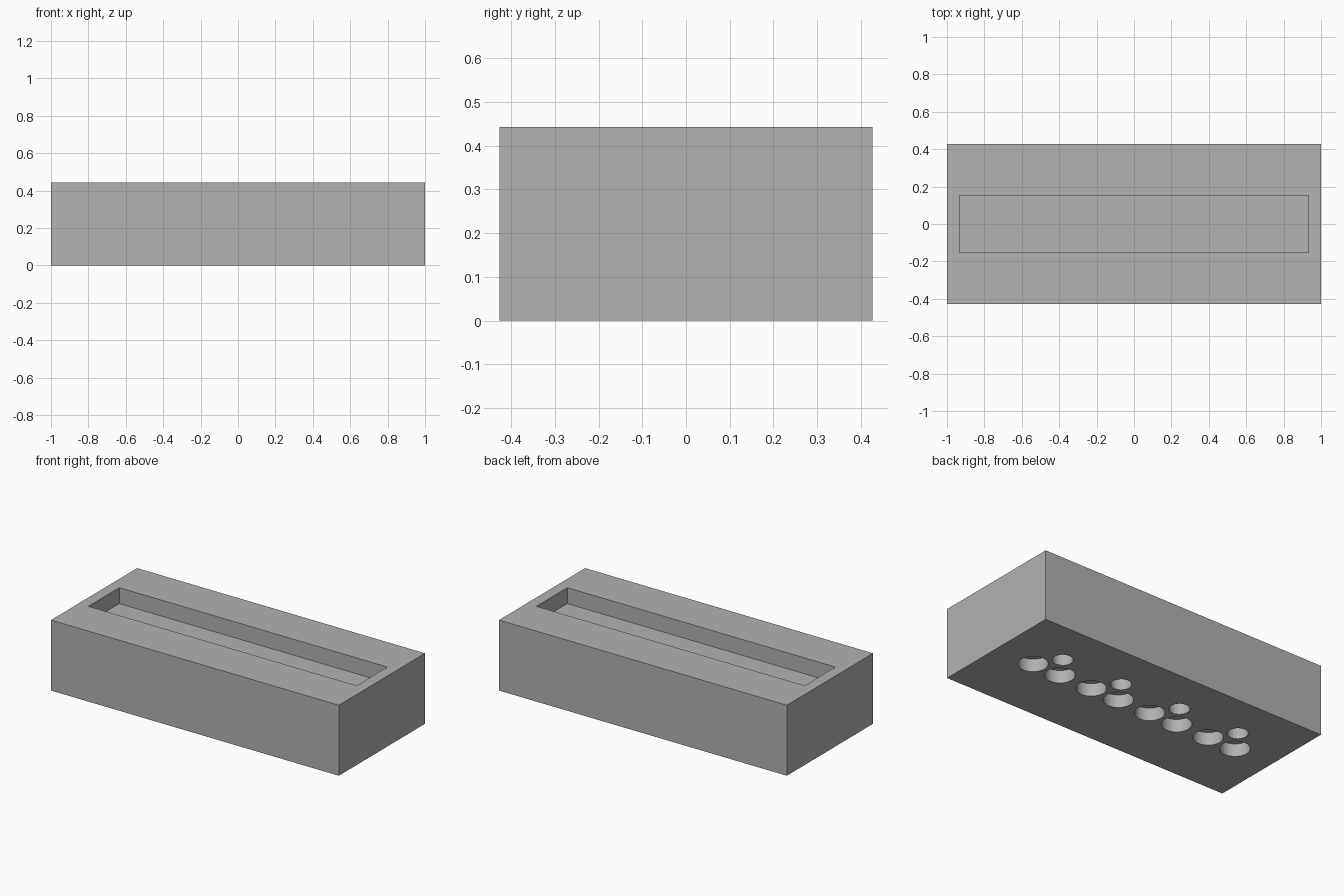
import bpy

if "Cube" in bpy.data.objects:
    bpy.data.objects.remove(bpy.data.objects["Cube"], do_unlink=True)

HALF_WIDTH, HEIGHT = 0.427, 0.443
SLOT_DEPTH, HOLE_DEPTH = 0.1, 0.08

grey = bpy.data.materials.new("plain_grey")
grey.use_nodes = True
colour = (0.445, 0.445, 0.445, 1)
grey.diffuse_color = colour
grey.node_tree.nodes["Principled BSDF"].inputs["Base Color"].default_value = colour


def box(name, size, z):
    bpy.ops.mesh.primitive_cube_add(size=1, location=(0, 0, z))
    ob = bpy.context.object
    ob.name = name
    ob.scale = size
    bpy.ops.object.transform_apply(location=True, rotation=False, scale=True)
    ob.data.materials.append(grey)
    return ob


def hole(x, y, radius):
    # Pokes out below the base so the cut is clean
    bpy.ops.mesh.primitive_cylinder_add(
        vertices=64, radius=radius, depth=2 * HOLE_DEPTH, location=(x, y, 0))
    ob = bpy.context.object
    ob.data.materials.append(grey)
    return ob


def cut(target, cutter):
    cutter.hide_render = True
    mod = target.modifiers.new("cut", "BOOLEAN")
    mod.operation = "DIFFERENCE"
    mod.solver = "EXACT"
    mod.object = cutter
    bpy.context.view_layer.objects.active = target
    bpy.ops.object.modifier_apply(modifier=mod.name)
    bpy.data.objects.remove(cutter, do_unlink=True)


# Solid block
block = box("block", (2, 2 * HALF_WIDTH, HEIGHT), HEIGHT / 2)

# Long slot in the top
cut(block, box("slot_cutter", (1.864, 0.306, 2 * SLOT_DEPTH), HEIGHT))

# Four groups of blind holes underneath: two large and one small each
for i in range(4):
    centre = (i - 1.5) * 0.424
    for side in (-1, 1):
        cut(block, hole(centre + side * 0.098, 0, 0.085))
    cut(block, hole(centre, 0.14, 0.059))

# Smooth hole walls, crisp edges
bpy.ops.object.select_all(action="DESELECT")
block.select_set(True)
bpy.context.view_layer.objects.active = block
bpy.ops.object.shade_smooth_by_angle(angle=0.6)
